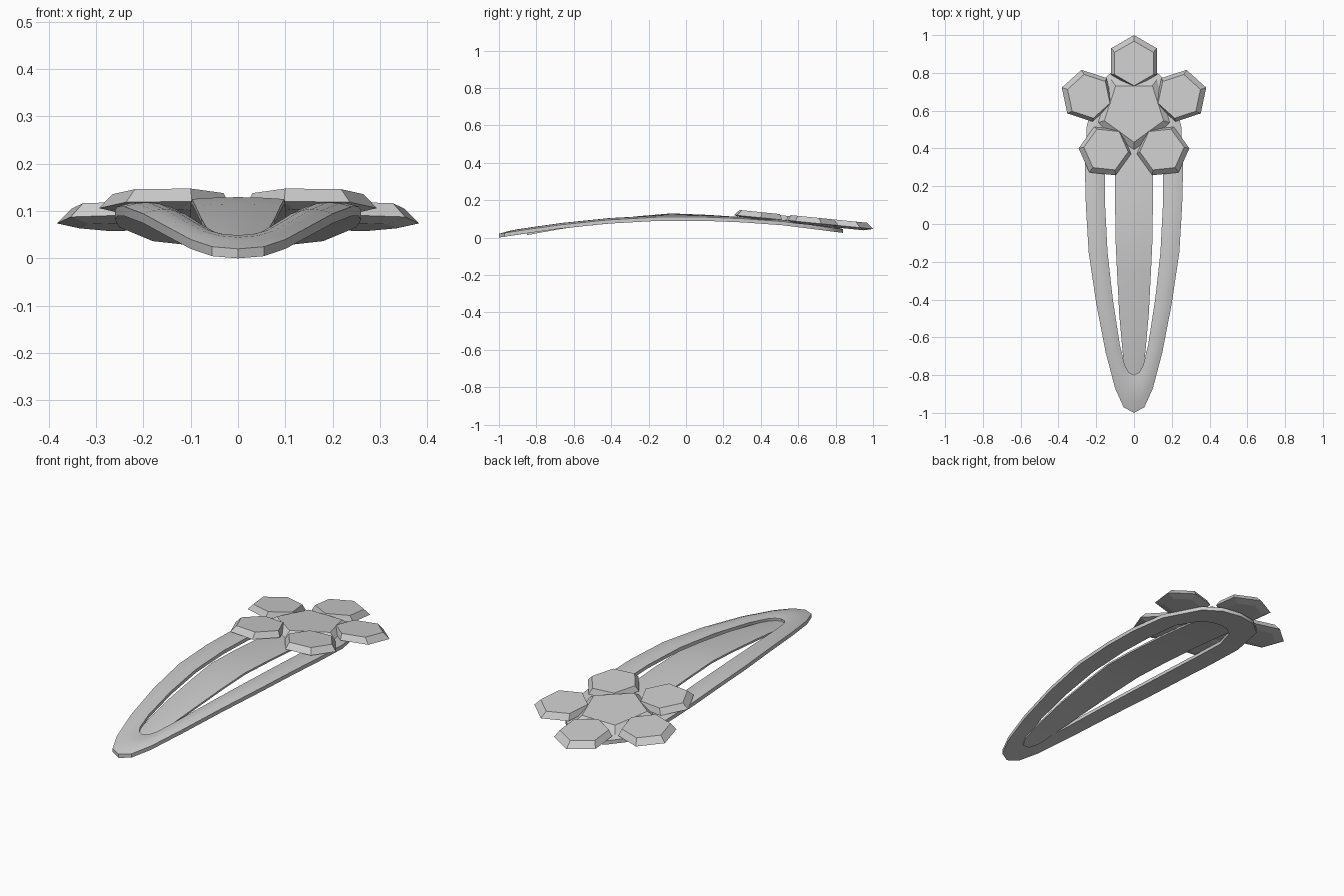
import bpy, math

if "Cube" in bpy.data.objects:
    bpy.data.objects.remove(bpy.data.objects["Cube"])

def interp(table, y):
    for (y0, z0), (y1, z1) in zip(table, table[1:]):
        if y <= y1:
            return z0 + (z1 - z0) * (y - y0) / (y1 - y0)
    return table[-1][1]

def add_mesh(name, verts, faces, smooth=None):
    me = bpy.data.meshes.new(name)
    me.from_pydata(verts, [], faces)
    me.validate()
    ob = bpy.data.objects.new(name, me)
    bpy.context.collection.objects.link(ob)
    bpy.ops.object.select_all(action='DESELECT')
    ob.select_set(True)
    bpy.context.view_layer.objects.active = ob
    bpy.ops.object.mode_set(mode='EDIT')
    bpy.ops.mesh.select_all(action='SELECT')
    bpy.ops.mesh.normals_make_consistent(inside=False)
    bpy.ops.object.mode_set(mode='OBJECT')
    if smooth:
        bpy.ops.object.shade_smooth_by_angle(angle=math.radians(smooth))
    return ob

def skin(rings, closed):
    """Bridge equal-sized rings of points with quads."""
    n, m = len(rings[0]), len(rings)
    faces = []
    for i in range(m if closed else m - 1):
        a, b = i * n, ((i + 1) % m) * n
        for k in range(n):
            l = (k + 1) % n
            faces.append((a + k, a + l, b + l, b + k))
    if not closed:
        faces += [tuple(range(n)), tuple(range((m - 1) * n, m * n))]
    return [p for r in rings for p in r], faces

# Arched outer frame: outer and inner outlines, mirrored into a closed loop
frame_z = [(-1, .02), (-.87, .04), (-.78, .053), (-.6, .078), (-.4, .096),
           (-.1, .112), (.2, .108), (.5, .088), (.84, .045)]
outer = [(0, -1), (.055, -.97), (.1, -.87), (.15, -.68), (.2, -.42), (.24, -.15),
         (.255, .1), (.26, .3), (.25, .52), (.18, .75), (.1, .82), (0, .84)]
inner = [(0, -.8), (.028, -.785), (.048, -.75), (.075, -.64), (.112, -.4), (.14, -.15),
         (.153, .1), (.155, .3), (.148, .5), (.1, .63), (.05, .67), (0, .68)]
profile = [(0, -.02), (0, 0), (.25, .007), (.5, .009), (.75, .006), (1, -.002), (1, -.02)]
pairs = list(zip(outer, inner))
loop = [(p, q, 1) for p, q in pairs] + [(p, q, -1) for p, q in pairs[-2:0:-1]]
rings = []
for (ox, oy), (ix, iy), s in loop:
    ring = []
    for t, h in profile:
        y = oy + (iy - oy) * t
        ring.append((s * (ox + (ix - ox) * t), y, interp(frame_z, y) + h))
    rings.append(ring)
add_mesh("clip_frame", *skin(rings, True), smooth=35)

# Centre tongue: thin domed strip that tucks under the frame tip
tongue_z = [(-.85, .027), (-.78, .04), (-.6, .072), (-.4, .1), (-.1, .13),
            (.2, .118), (.5, .093), (.8, .045)]
tongue = [(.018, -.85), (.045, -.8), (.06, -.68), (.078, -.48), (.09, -.25), (.098, -.08),
          (.1, .12), (.1, .32), (.1, .55), (.09, .8)]
rings = []
for w, y in tongue:
    z = interp(tongue_z, y)
    top = [(w * t, y, z - .004 * t * t) for t in (-1, -.5, 0, .5, 1)]
    rings.append(top + [(w, y, z - .014), (-w, y, z - .014)])
add_mesh("clip_tongue", *skin(rings, False), smooth=35)

# Faceted flower, lying on a plane that slopes down to the back
def facet(name, cx, cy, turn, sides, levels, shift=(0, 0)):
    rings = []
    for r, drop, move in levels:
        ring = []
        for k in range(sides):
            a = turn + 2 * math.pi * k / sides
            x = cx + shift[0] * move + r * math.cos(a)
            y = cy + shift[1] * move + r * math.sin(a)
            ring.append((x, y, .148 - .1 * (y - .28) - drop))
        rings.append(ring)
    add_mesh(name, *skin(rings, False))

fy = .598
for i in range(5):
    a = math.radians(90 + 72 * i)
    c, s = math.cos(a), math.sin(a)
    facet(f"petal_{i + 1}", .262 * c, fy + .262 * s, a, 6,
          [(.118, 0, 1), (.14, .03, 0), (.09, .042, 0)], (-.01 * c, -.01 * s))
facet("flower_centre", 0, fy, math.radians(-90), 5,
      [(.165, .006, 0), (.205, .034, 0), (.15, .042, 0)])
